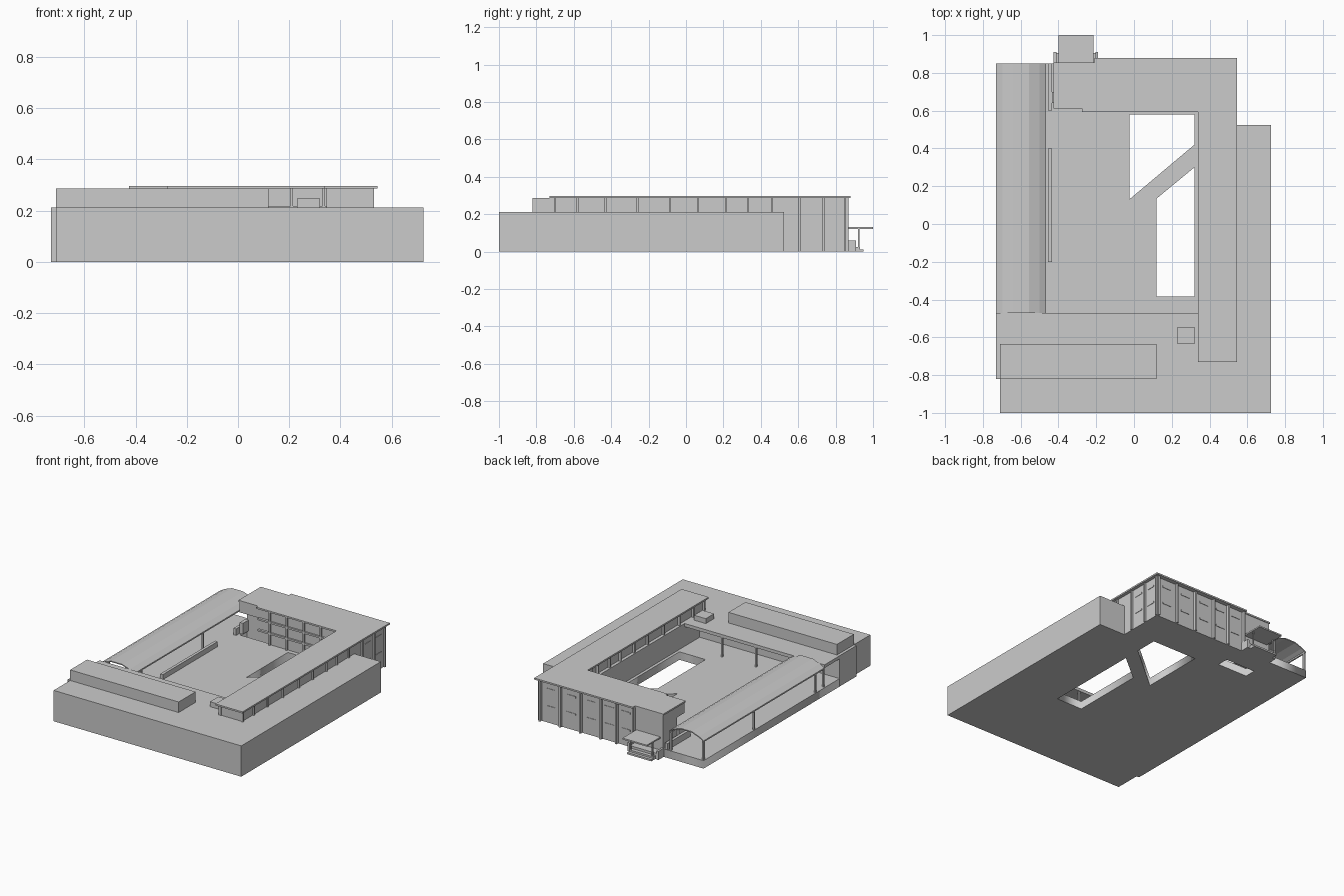
import bpy, bmesh

if "Cube" in bpy.data.objects:
    bpy.data.objects.remove(bpy.data.objects["Cube"])


def finish(name, bm):
    bmesh.ops.recalc_face_normals(bm, faces=bm.faces)
    me = bpy.data.meshes.new(name)
    bm.to_mesh(me)
    bm.free()
    ob = bpy.data.objects.new(name, me)
    bpy.context.collection.objects.link(ob)
    return ob


def prism(name, pts, lo, hi, axis='z'):
    """Extrude an outline along z (points x,y) or along y (points x,z)."""
    bm = bmesh.new()
    put = (lambda p, d: (p[0], p[1], d)) if axis == 'z' else (lambda p, d: (p[0], d, p[1]))
    face = bm.faces.new([bm.verts.new(put(p, lo)) for p in pts])
    step = (0, 0, hi - lo) if axis == 'z' else (0, hi - lo, 0)
    new = bmesh.ops.extrude_face_region(bm, geom=[face])['geom']
    bmesh.ops.translate(bm, vec=step, verts=[v for v in new if isinstance(v, bmesh.types.BMVert)])
    if not any(f.is_valid and f == face for f in bm.faces):
        bm.faces.new([v for v in bm.verts][:len(pts)])
    return finish(name, bm)


def box(name, x0, x1, y0, y1, z0, z1):
    return prism(name, [(x0, y0), (x1, y0), (x1, y1), (x0, y1)], z0, z1)


def slab_with_holes(name, outlines, z0, z1):
    """A flat slab; every outline after the first is a hole."""
    cu = bpy.data.curves.new(name, 'CURVE')
    cu.dimensions = '2D'
    cu.fill_mode = 'BOTH'
    cu.extrude = (z1 - z0) / 2
    for pts in outlines:
        sp = cu.splines.new('POLY')
        sp.points.add(len(pts) - 1)
        for p, co in zip(sp.points, pts):
            p.co = (*co, 0, 1)
        sp.use_cyclic_u = True
    tmp = bpy.data.objects.new(name + "_curve", cu)
    bpy.context.collection.objects.link(tmp)
    bpy.context.view_layer.update()
    me = bpy.data.meshes.new_from_object(tmp.evaluated_get(bpy.context.evaluated_depsgraph_get()))
    bpy.data.objects.remove(tmp)
    ob = bpy.data.objects.new(name, me)
    ob.location.z = (z0 + z1) / 2
    bpy.context.collection.objects.link(ob)


F = 0.055   # courtyard floor level
L = 0.213   # lower roof level
U = 0.286   # underside of the upper roof
T = 0.297   # top of the upper roof

# Courtyard floor with two planting openings split by a diagonal walk
slab_with_holes("courtyard_floor", [
    [(-.73, -.64), (.35, -.64), (.35, .62), (-.42, .62), (-.42, .85), (-.73, .85)],
    [(-.025, .13), (.32, .42), (.32, .58), (-.025, .58)],
    [(.12, .135), (.32, .30), (.32, -.385), (.12, -.385)]], 0, F)

# Low front and right-hand wings
prism("low_wing", [(-.71, -1), (.725, -1), (.725, .525), (.34, .525), (.34, -.635),
                   (-.73, -.635), (-.73, -.82), (-.71, -.82)], 0, L)
box("front_overhang", -.73, .34, -.635, -.47, L - .022, L)
for i, x in enumerate((-.715, -.46, -.2, .06)):
    box(f"overhang_post_{i}", x - .006, x + .006, -.486, -.474, F, L - .022)
box("rooftop_hall", -.71, .12, -.82, -.635, L, U)
box("rooftop_hatch", .23, .32, -.635, -.545, L, .247)

# Upper L-shaped building
box("east_wing_upper", .362, .522, -.70, .60, L, U)
box("east_wing_end", .345, .522, .525, .62, 0, U)
box("north_wing", -.19, .522, .61, .85, 0, U)
box("north_west_upper", -.42, -.19, .617, .85, L, U)
box("north_west_lower", -.42, -.19, .70, .85, 0, L)
prism("upper_roof", [(.338, -.73), (.545, -.73), (.545, .88), (-.21, .88), (-.21, .855),
                     (-.425, .855), (-.425, .612), (-.275, .612), (-.275, .592), (.338, .592)], U, T)

# Pilasters on the upper wing
for i, y in enumerate((-.70, -.58, -.43, -.26, -.085, .065, .215, .33, .46)):
    box(f"east_pilaster_{i}", .515, .532, y - .005, y + .005, L, U)
    box(f"court_pilaster_{i}", .345, .365, y - .005, y + .005, L, U)
for i, y in enumerate((.605, .735, .85)):
    box(f"east_tall_pilaster_{i}", .515, .532, y - .006, y + .006, 0, U)
north_x = (.515, .36, .205, .05, -.07, -.2)
for i, x in enumerate(north_x):
    box(f"north_pilaster_{i}", x - .007, x + .007, .845, .868, 0, U)

# Narrow window strips between the pilasters, in two rows
for i, (a, b) in enumerate(zip(north_x, north_x[1:])):
    m = (a + b) / 2
    for j, z in enumerate((.105, .225)):
        box(f"north_window_{i}_{j}", m - .035, m + .035, .848, .853, z, z + .012)
for i, y in enumerate((.67, .79)):
    for j, z in enumerate((.105, .225)):
        box(f"east_window_{i}_{j}", .52, .525, y - .03, y + .03, z, z + .012)

# Courtyard side of the north wing: sill bands and mullions
for i, z in enumerate((.13, L - .006)):
    box(f"court_band_{i}", -.27, .345, .598, .615, z, z + .012)
for i, x in enumerate((-.18, -.05, .08, .21, .335)):
    box(f"court_mullion_{i}", x - .005, x + .005, .598, .615, F, U)

# Long walkway with a folded shelter roof
outer = [(-.73, .192), (-.695, .212), (-.64, .232), (-.555, .232), (-.50, .212), (-.465, .192)]
inner = [(x, z - .007) for x, z in reversed(outer)]
prism("shelter_roof", outer + inner, -.47, .85, 'y')
for side, x in (("west", -.722), ("east", -.473)):
    box(f"shelter_beam_{side}", x - .005, x + .005, -.47, .85, .18, .19)
    for i, y in enumerate((-.38, .29, .84)):
        box(f"shelter_post_{side}_{i}", x - .006, x + .006, y - .006, y + .006, F, .19)
box("walkway_wall_south", -.455, -.435, -.2, .4, F, .09)
box("walkway_wall_north", -.455, -.435, .6, .85, F, .10)
box("walkway_pier", -.435, -.41, .64, .70, F, .13)

# Rear entrance porch with steps and a flat canopy
box("porch_canopy", -.40, -.215, .815, 1.0, .121, .131)
box("porch_landing", -.425, -.19, .85, .905, 0, .04)
for i, x in enumerate((-.425, -.205)):
    box(f"porch_cheek_{i}", x, x + .015, .85, .91, 0, .06)
box("porch_step_upper", -.40, -.215, .905, .93, 0, .024)
box("porch_step_lower", -.40, -.215, .93, .95, 0, .012)
for i, x in enumerate((-.39, -.225)):
    box(f"porch_post_{i}", x - .004, x + .004, .92, .928, 0, .121)
